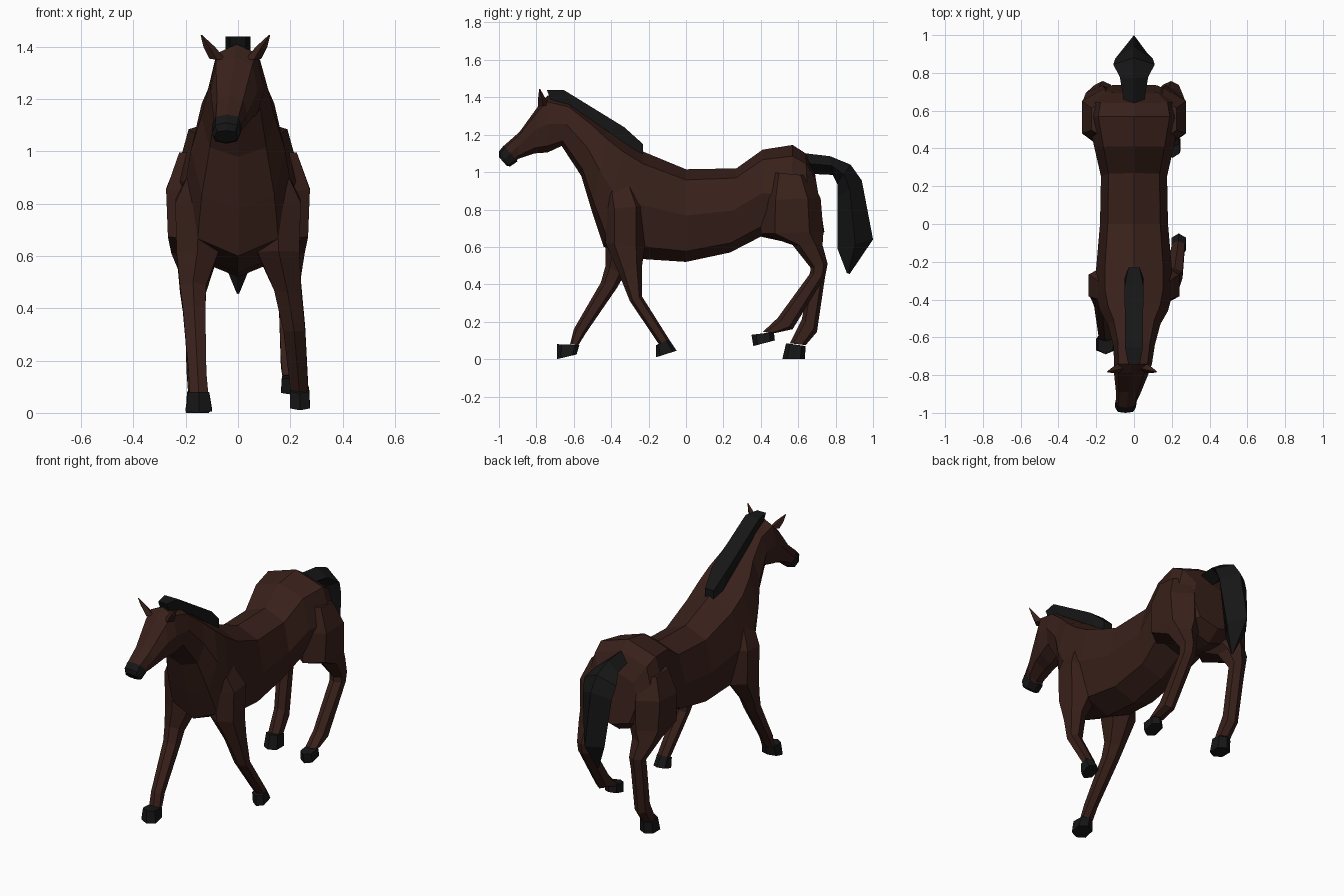
import bpy, bmesh
from math import sin, cos, pi


def material(name, col):
    m = bpy.data.materials.new(name)
    m.diffuse_color = (*col, 1)
    return m


BROWN = material("brown_coat", (0.04, 0.0145, 0.0105))
BLACK = material("black_hair", (0.008, 0.008, 0.008))


def loft(name, mat, rings, n=8, phase=0.0, p=1.0):
    """Skin rings (y1, z1, y2, z2, half_width, centre_x): each ring spans two side-view points."""
    def power(v):
        return 0.0 if abs(v) < 1e-6 else abs(v) ** p * (1 if v > 0 else -1)
    angles = [2 * pi * i / n + phase for i in range(n)]
    cs = [power(cos(a)) for a in angles]
    ss = [power(sin(a)) for a in angles]
    cm, sm = max(cs), max(ss)
    bm = bmesh.new()
    loops = []
    for y1, z1, y2, z2, w, cx in rings:
        loops.append([bm.verts.new((cx + w * s / sm,
                                    (y1 + y2) / 2 + (y1 - y2) / 2 * c / cm,
                                    (z1 + z2) / 2 + (z1 - z2) / 2 * c / cm))
                      for c, s in zip(cs, ss)])
    for a, b in zip(loops, loops[1:]):
        for i in range(n):
            j = (i + 1) % n
            bm.faces.new((a[i], a[j], b[j], b[i]))
    bm.faces.new(loops[0])
    bm.faces.new(loops[-1])
    bmesh.ops.recalc_face_normals(bm, faces=bm.faces)
    me = bpy.data.meshes.new(name)
    bm.to_mesh(me)
    bm.free()
    me.materials.append(mat)
    ob = bpy.data.objects.new(name, me)
    bpy.context.collection.objects.link(ob)
    return ob


# Trunk, neck and head: top point, bottom point, half width, centre x
loft("body", BROWN, [
    (.69, .99, .74, .68, .16, 0),
    (.64, 1.10, .66, .62, .23, 0),
    (.57, 1.145, .56, .62, .245, 0),
    (.41, 1.12, .40, .655, .21, 0),
    (.27, 1.02, .235, .57, .175, 0),
    (0, 1.015, 0, .52, .18, 0),
    (-.23, 1.11, -.23, .535, .20, 0),
    (-.33, 1.18, -.44, .60, .20, 0),
    (-.42, 1.235, -.50, .78, .18, 0),
    (-.50, 1.29, -.56, .98, .14, 0),
    (-.62, 1.375, -.665, 1.14, .11, 0),
    (-.74, 1.41, -.74, 1.105, .10, -.005),
    (-.785, 1.36, -.81, 1.10, .09, -.015),
    (-.89, 1.215, -.90, 1.07, .065, -.03),
    (-.975, 1.14, -.905, 1.06, .055, -.042)], p=.75)

# Dark nose
loft("muzzle", BLACK, [
    (-.975, 1.142, -.90, 1.058, .057, -.042),
    (-1.0, 1.11, -.94, 1.03, .055, -.045),
    (-1.0, 1.08, -.96, 1.035, .045, -.045)], p=.75)

# Ears
for side, tag in ((1, "right"), (-1, "left")):
    loft("ear_" + tag, BROWN, [
        (-.79, 1.35, -.735, 1.36, .03, side * .07 - .01),
        (-.79, 1.40, -.755, 1.40, .022, side * .10 - .01),
        (-.785, 1.445, -.78, 1.445, .003, side * .13 - .01)], n=4)

# Mane: boxy ridge along the neck
loft("mane", BLACK, [
    (-.23, 1.15, -.23, 1.09, .03, 0),
    (-.33, 1.24, -.29, 1.13, .05, 0),
    (-.655, 1.44, -.58, 1.33, .047, 0),
    (-.745, 1.44, -.72, 1.38, .03, 0)], n=4, phase=pi / 4)

# Tail: diamond section
loft("tail", BLACK, [
    (.64, 1.10, .68, .99, .055, 0),
    (.77, 1.085, .785, .985, .075, 0),
    (.88, 1.04, .81, .935, .11, 0),
    (.94, .955, .81, .86, .10, 0),
    (1.0, .64, .81, .59, .07, 0),
    (.875, .455, .86, .46, .005, 0)], n=4)

# Upper legs shared by both sides: front point, back point, half width, centre x
shoulder = [
    (-.44, .93, -.27, .94, .06, .12),
    (-.43, .80, -.22, .82, .09, .15),
    (-.43, .62, -.22, .60, .08, .155)]
thigh = [
    (.45, 1.0, .66, .98, .08, .145),
    (.41, .85, .72, .86, .12, .155),
    (.40, .67, .735, .68, .10, .168),
    (.57, .61, .73, .61, .07, .185)]

# Lower legs and hooves for each pose
legs = {
    "front_leg_right": (1, shoulder, [
        (-.36, .46, -.235, .50, .052, .19),
        (-.30, .31, -.235, .335, .042, .215),
        (-.145, .08, -.09, .105, .034, .235)],
        [(-.16, .075, -.09, .105, .036, .236), (-.16, .01, -.05, .045, .038, .237)]),
    "front_leg_left": (-1, shoulder, [
        (-.43, .50, -.33, .45, .05, -.172),
        (-.455, .41, -.37, .38, .043, -.168),
        (-.60, .16, -.535, .14, .034, -.155),
        (-.62, .08, -.575, .075, .036, -.15)],
        [(-.69, .08, -.57, .075, .04, -.15), (-.69, 0, -.585, .025, .05, -.15)]),
    "hind_leg_right": (1, thigh, [
        (.665, .49, .757, .51, .042, .195),
        (.665, .46, .745, .445, .04, .195),
        (.49, .22, .57, .16, .036, .20),
        (.41, .145, .48, .14, .035, .205)],
        [(.35, .13, .47, .145, .037, .205), (.36, .07, .475, .10, .04, .205)]),
    "hind_leg_left": (-1, thigh, [
        (.67, .49, .757, .51, .042, -.165),
        (.66, .45, .742, .43, .04, -.165),
        (.62, .215, .70, .145, .037, -.16),
        (.555, .085, .64, .075, .036, -.155)],
        [(.535, .085, .64, .07, .04, -.155), (.515, 0, .635, 0, .045, -.155)]),
}
for name, (side, upper, lower, hoof) in legs.items():
    top = [(*r[:5], side * r[5]) for r in upper]
    loft(name, BROWN, top + lower, n=6, p=.85)
    loft(name.replace("leg", "hoof"), BLACK, hoof, n=6, p=.75)
